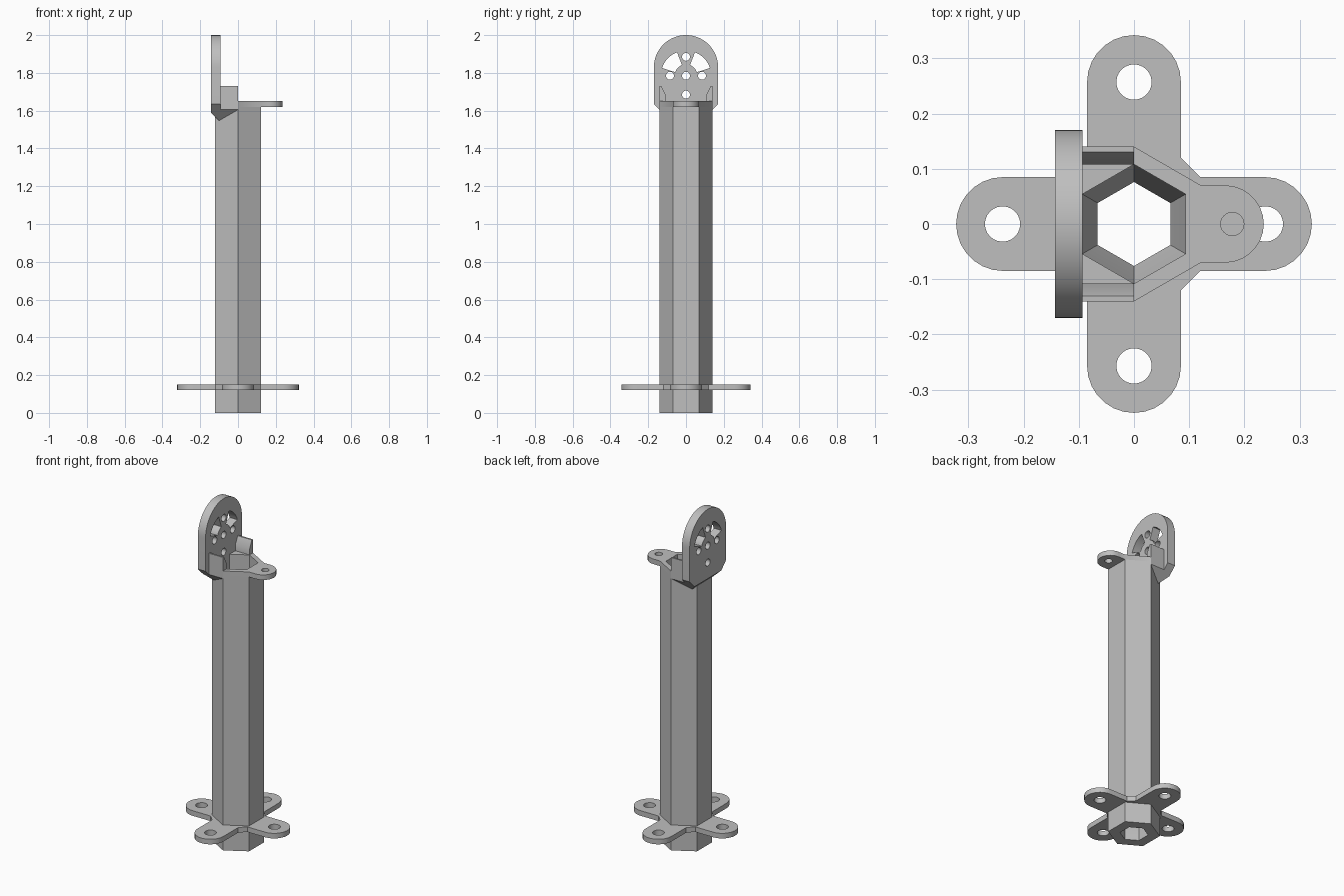
import bpy, bmesh
from math import sin, cos, pi, radians
from mathutils import Matrix, Vector

cube = bpy.data.objects.get("Cube")
if cube:
    bpy.data.objects.remove(cube, do_unlink=True)

grey = bpy.data.materials.new("plain_grey")
grey.use_nodes = True
GREY = (0.52, 0.52, 0.52, 1)
grey.diffuse_color = GREY
grey.node_tree.nodes["Principled BSDF"].inputs["Base Color"].default_value = GREY

HEX_OUT, HEX_BORE, HEX_NECK = 0.14, 0.108, 0.076
SIDEWAYS = Matrix(((0, 0, 1, 0), (1, 0, 0, 0), (0, 1, 0, 0), (0, 0, 0, 1)))


def arc(cx, cy, r, start, end, n):
    return [(cx + r * cos(radians(start + (end - start) * i / n)),
             cy + r * sin(radians(start + (end - start) * i / n))) for i in range(n + 1)]


def circle(cx, cy, r, n=24):
    return arc(cx, cy, r, 0, 360, n)[:-1]


def hexagon(r):
    return arc(0, 0, r, 90, 450, 6)[:-1]


def finish(name, bm):
    bmesh.ops.remove_doubles(bm, verts=bm.verts, dist=0.0001)
    bmesh.ops.recalc_face_normals(bm, faces=bm.faces)
    mesh = bpy.data.meshes.new(name)
    bm.to_mesh(mesh)
    bm.free()
    mesh.materials.append(grey)
    for poly in mesh.polygons:
        poly.use_smooth = True
        poly.material_index = 0
    mesh.set_sharp_from_angle(angle=radians(30))
    obj = bpy.data.objects.new(name, mesh)
    bpy.context.collection.objects.link(obj)
    return obj


def slab(name, loops, low, high, sideways=False, cuts=()):
    """Extrude an outline with holes, then trim it by planes (point, outward normal)."""
    curve = bpy.data.curves.new(name + "_outline", "CURVE")
    curve.dimensions = "2D"
    curve.fill_mode = "BOTH"
    curve.extrude = (high - low) / 2
    for loop in loops:
        spline = curve.splines.new("POLY")
        spline.points.add(len(loop) - 1)
        for point, (x, y) in zip(spline.points, loop):
            point.co = (x, y, 0, 1)
        spline.use_cyclic_u = True
    helper = bpy.data.objects.new(name + "_outline", curve)
    bpy.context.collection.objects.link(helper)
    bpy.context.view_layer.update()
    graph = bpy.context.evaluated_depsgraph_get()
    mesh = bpy.data.meshes.new_from_object(helper.evaluated_get(graph))
    bm = bmesh.new()
    bm.from_mesh(mesh)
    bpy.data.objects.remove(helper, do_unlink=True)
    bpy.data.curves.remove(curve)
    bpy.data.meshes.remove(mesh)
    bmesh.ops.remove_doubles(bm, verts=bm.verts, dist=0.0001)
    bm.transform(Matrix.Translation((0, 0, (low + high) / 2)))
    if sideways:
        bm.transform(SIDEWAYS)
    for point, normal in cuts:
        bmesh.ops.bisect_plane(bm, geom=bm.verts[:] + bm.edges[:] + bm.faces[:],
                               plane_co=Vector(point), plane_no=Vector(normal), clear_outer=True)
        bmesh.ops.holes_fill(bm, edges=[e for e in bm.edges if e.is_boundary], sides=0)
    return finish(name, bm)


# Hexagonal tube with a narrowed neck at the foot
bm = bmesh.new()
profile = [(HEX_OUT, 0), (HEX_OUT, 1.62), (HEX_BORE, 1.62),
           (HEX_BORE, 0.15), (HEX_NECK, 0.10), (HEX_NECK, 0)]
rings = [[bm.verts.new((x, y, z)) for x, y in hexagon(r)] for r, z in profile]
for a, b in zip(rings, rings[1:] + rings[:1]):
    for i in range(6):
        j = (i + 1) % 6
        bm.faces.new((a[i], a[j], b[j], b[i]))
finish("hex_tube", bm)

# Four-armed mounting flange
outline = []
for k in range(4):
    reach = 0.257 if k % 2 else 0.237
    arm = [(0.12, -0.085)] + arc(reach, 0, 0.085, -90, 90, 14) + [(0.12, 0.085)]
    c, s = round(cos(k * pi / 2)), round(sin(k * pi / 2))
    outline += [(x * c - y * s, x * s + y * c) for x, y in arm]
holes = [circle(x, y, 0.032) for x, y in ((0.238, 0), (-0.238, 0), (0, 0.257), (0, -0.257))]
slab("base_flange", [outline, hexagon(0.13)] + holes, 0.12, 0.15)

# Collar on top of the tube with a rounded lug
rim = hexagon(HEX_OUT)
outline = rim[:5] + arc(0.165, 0, 0.07, -90, 90, 14) + rim[5:]
slab("top_collar", [outline, hexagon(HEX_BORE), circle(0.178, 0, 0.021)], 1.62, 1.65)

# Upright round-topped plate with holes, chamfered underneath
PIVOT = 1.785
outline = [(-0.07, 1.535), (0.07, 1.535), (0.17, 1.635)] + arc(0, 1.83, 0.17, 0, 180, 32) + [(-0.17, 1.635)]
holes = [circle(y, PIVOT + z, 0.021) for y, z in ((0, 0), (0.085, 0), (-0.085, 0), (0, 0.1), (0, -0.1))]
for start in (18, 111):
    holes.append(arc(0, PIVOT, 0.133, start, start + 51, 8) + arc(0, PIVOT, 0.06, start + 51, start, 8))
slab("upright_plate", [outline] + holes, -0.143, -0.093, True,
     [((-0.143, 0, 1.59), (-1, 0, -1))])

# Bracing tabs beside the bore, and the sloped gussets under them
for side, s in (("left", 1), ("right", -1)):
    tab = [(s * y, z) for y, z in ((0.108, 1.645), (0.108, 1.685), (0.13, 1.73), (0.14, 1.73), (0.14, 1.645))]
    slab(side + "_tab", [tab], -0.094, 0, True)
    corner = [(0, s * 0.14), (-0.094, s * 0.14), (-0.094, s * 0.08), (0, s * 0.13)]
    slab(side + "_gusset", [corner], 1.5, 1.65, False,
         [((0, s * 0.14, 1.605), (0, s, -1))])
